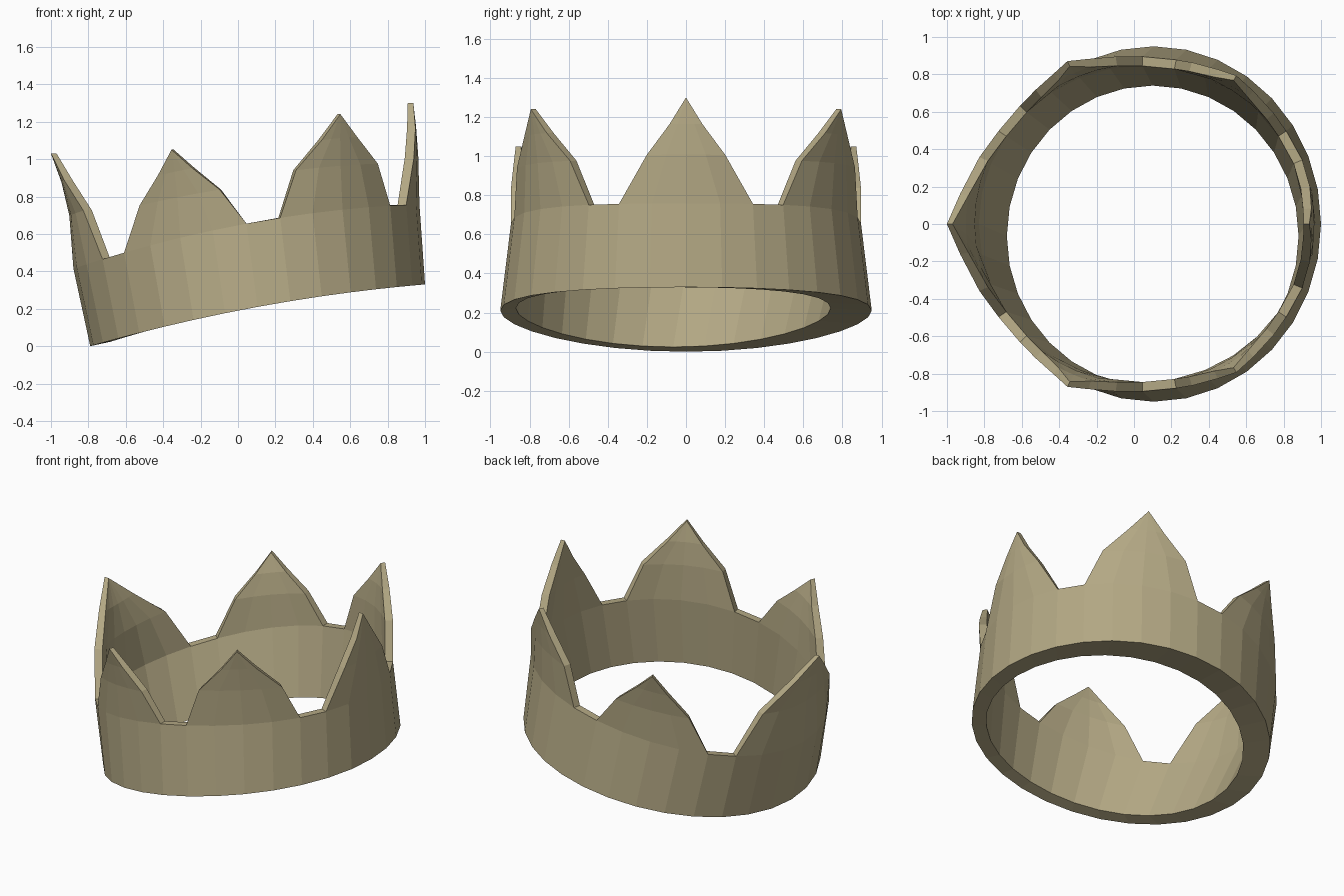
import bpy, bmesh
from math import cos, sin, radians

if "Cube" in bpy.data.objects:
    bpy.data.objects.remove(bpy.data.objects["Cube"])

STEP = 11.25          # 32 sided band
bm = bmesh.new()


def lower(deg, inner):
    # bottom rim: tilted and slightly bowed, the inner hole sits off centre
    c, s = cos(radians(deg)), sin(radians(deg))
    z = 0.22 + 0.165 * c - 0.045 * c * c
    if inner:
        return (0.10 + 0.78 * c, -0.065 + 0.805 * s, z + 0.012 - 0.012 * c)
    return (0.105 + 0.895 * c, 0.95 * s, z)


def band_z(deg):
    c = cos(radians(deg))
    return 0.665 + 0.172 * c - 0.068 * c * c


def upper(deg, inner, scale=1.0, z=None, thick=0.05):
    # point on the top of the band, or on a spike above it
    c, s = cos(radians(deg)), sin(radians(deg))
    t = thick if inner else 0.0
    return (0.045 + (0.925 * scale - t) * c, (0.895 * scale - t) * s,
            band_z(deg) if z is None else z)


def face(*pts):
    vs = [bm.verts.new(p) for p in pts]
    bm.faces.new(vs)


# band: outside, inside, underside
for i in range(32):
    a, b = i * STEP, (i + 1) * STEP
    face(lower(a, 0), lower(b, 0), upper(b, 0), upper(a, 0))
    face(lower(b, 1), lower(a, 1), upper(a, 1), upper(b, 1))
    face(lower(a, 1), lower(b, 1), lower(b, 0), lower(a, 0))

# flat notches between the spikes
for a in (22.5, 78.75, 135, 213.75, 270, 326.25):
    b = a + STEP
    face(upper(a, 0), upper(b, 0), upper(b, 1), upper(a, 1))

# spikes: centre, half columns, tip angle, tip height, tip radius, shoulder width
SPIKES = [(0, 2, 0, 1.31, 0.965, 0.58), (180, 3, 180, 1.04, 1.13, 0.68)]
for sgn in (1, -1):
    SPIKES += [(sgn * 56.25, 2, sgn * 58.5, 1.25, 1.04, 0.72),
               (sgn * 112.5, 2, sgn * 114, 1.06, 1.065, 0.64)]

for centre, half, tip, tip_z, tip_r, shoulder in SPIKES:
    rows = [(1, 0, 0.05), (shoulder, 0.46, 0.05), (shoulder * 0.42, 0.75, 0.045), (0, 1, 0.03)]
    grids = []
    for inner in (0, 1):
        grid = []
        for w, h, thick in rows:
            mid = centre + (tip - centre) * h
            row = []
            for k in range(-half, half + 1):
                base = centre + k * STEP
                z = band_z(base) * (1 - h) + tip_z * h
                row.append(upper(mid + k * STEP * w, inner,
                                 1 + (tip_r - 1) * h ** 2.2, z, thick))
            grid.append(row)
        grids.append(grid)
    o, n = grids
    for r in range(3):
        for k in range(2 * half):
            face(o[r][k], o[r][k + 1], o[r + 1][k + 1], o[r + 1][k])
            face(n[r][k + 1], n[r][k], n[r + 1][k], n[r + 1][k + 1])
        # side edges of the spike
        face(n[r][0], o[r][0], o[r + 1][0], n[r + 1][0])
        face(o[r][-1], n[r][-1], n[r + 1][-1], o[r + 1][-1])

bmesh.ops.remove_doubles(bm, verts=bm.verts, dist=0.0005)
bmesh.ops.recalc_face_normals(bm, faces=bm.faces)
low = min(v.co.z for v in bm.verts)
for v in bm.verts:
    v.co.z -= low

mesh = bpy.data.meshes.new("crown")
bm.to_mesh(mesh)
bm.free()
crown = bpy.data.objects.new("crown", mesh)
bpy.context.collection.objects.link(crown)

mat = bpy.data.materials.new("dull_gold")
mat.diffuse_color = (0.45, 0.39, 0.23, 1)
mat.use_nodes = True
mat.node_tree.nodes["Principled BSDF"].inputs["Base Color"].default_value = mat.diffuse_color
mesh.materials.append(mat)
